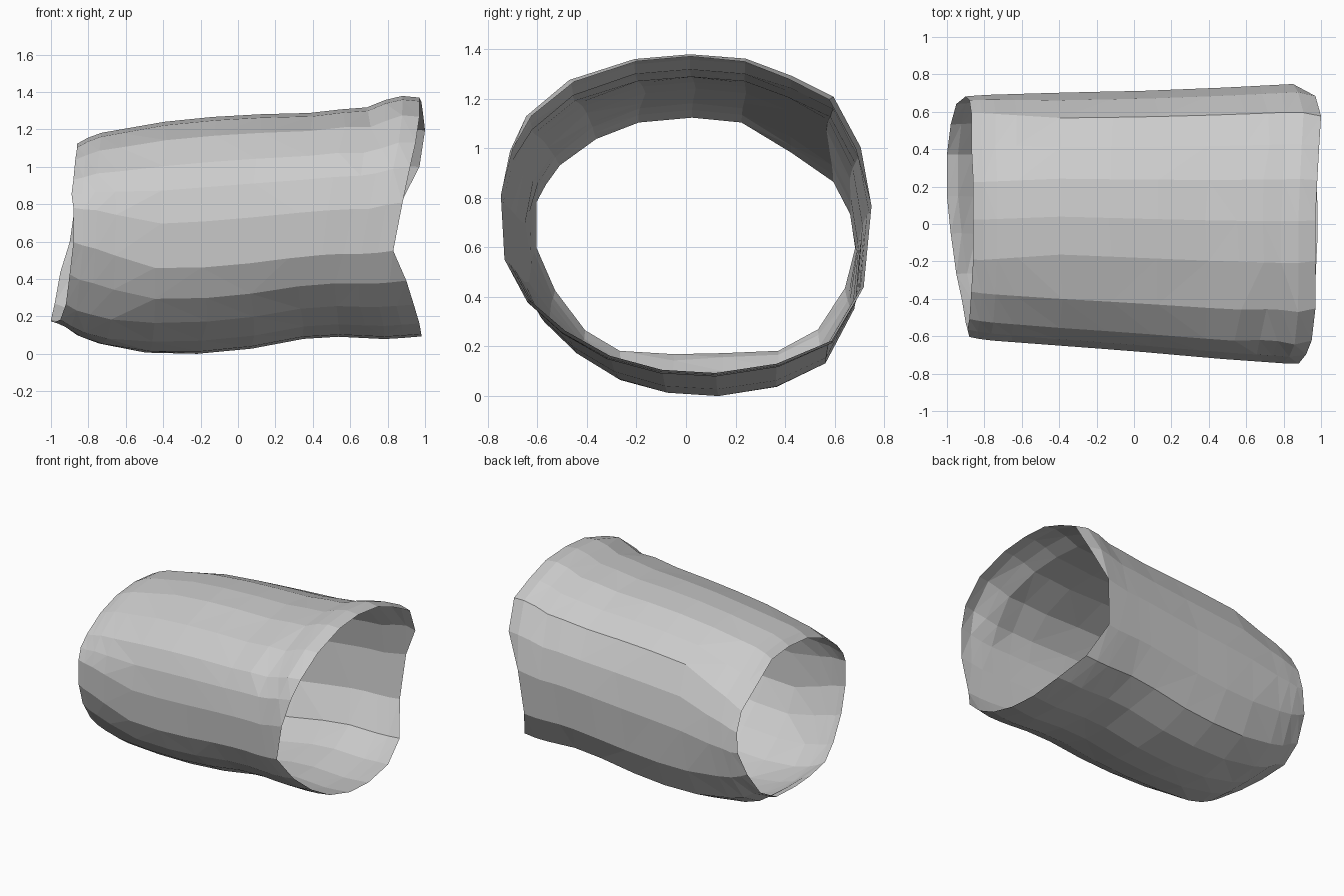
import bpy, bmesh, random

if "Cube" in bpy.data.objects:
    bpy.data.objects.remove(bpy.data.objects["Cube"])
random.seed(4)


def lerp_table(table, x):
    if x <= table[0][0]:
        return table[0][1]
    for (x0, v0), (x1, v1) in zip(table, table[1:]):
        if x <= x1:
            return v0 + (v1 - v0) * (x - x0) / (x1 - x0)
    return table[-1][1]


# Side and plan outlines as (x, value)
TOP = [(-.86, 1.13), (-.83, 1.15), (-.75, 1.185), (-.35, 1.255), (0, 1.285), (.4, 1.295),
       (.6, 1.32), (.7, 1.325), (.8, 1.37), (.9, 1.39), (.98, 1.375)]
BOTTOM = [(-1, .18), (-.95, .17), (-.85, .10), (-.68, .04), (-.4, 0), (-.14, .01),
          (.12, .04), (.33, .085), (.5, .10), (.8, .085), (.98, .10)]
FRONT = [(-.9, -.60), (-.8, -.62), (-.4, -.65), (0, -.68), (.45, -.72), (.87, -.75), (1, -.71)]
BACK = [(-.93, .68), (-.8, .69), (-.3, .705), (0, .71), (.5, .73), (.88, .75), (1, .72)]

# Normalised cross-sections (y, z), from the top towards +y: left mouth and main body
MOUTH = [(-.03, 1), (.28, .96), (.6, .7), (.87, .45), (.97, .2), (1, -.07), (.94, -.43),
         (.77, -.79), (.52, -.98), (.17, -1), (-.14, -1), (-.48, -.96), (-.7, -.75),
         (-.89, -.39), (-1, -.01), (-1, .35), (-.94, .47), (-.85, .62), (-.62, .83), (-.37, .96)]
BODY = [(.02, 1), (.32, .97), (.57, .86), (.8, .73), (.94, .42), (1, .06), (.96, -.44),
        (.79, -.79), (.5, -.94), (.16, -1), (-.14, -.98), (-.43, -.89), (-.67, -.73),
        (-.86, -.53), (-.98, -.27), (-1, .12), (-.95, .41), (-.86, .62), (-.63, .84), (-.28, .97)]

# Uneven x position of each end's rim, per side
RIM_L = [-.86, -.86, -.87, -.87, -.88, -.90, -.95, -.98, -1, -1,
         -.98, -.95, -.92, -.90, -.88, -.88, -.89, -.88, -.87, -.86]
RIM_R = [.97, .98, .99, 1, .97, .85, .82, .91, .97, .98,
         .98, .97, .94, .90, .83, .88, .92, .95, .97, .97]
STEPS = [0, .03, .07, .13, .26, .4, .54, .68, .78, .85, .9, .95, 1]

# Open fabric sleeve: loft the rings
bm = bmesh.new()
rings = []
for k, t in enumerate(STEPS):
    ring = []
    for i, (m, b) in enumerate(zip(MOUTH, BODY)):
        x = RIM_L[i] + (RIM_R[i] - RIM_L[i]) * t
        f = min(1, max(0, (x + .95) / .55))
        u, v = (p + (q - p) * f for p, q in zip(m, b))
        if 3 < k < len(STEPS) - 3:
            x += random.uniform(-.015, .015)
        if i in (17, 18) and .64 < x < .8:      # crease behind the flared lip
            u, v = u * .98, v * .98
        y0, y1 = lerp_table(FRONT, x), lerp_table(BACK, x)
        z0, z1 = lerp_table(BOTTOM, x), lerp_table(TOP, x)
        ring.append(bm.verts.new((x, (y0 + y1) / 2 + u * (y1 - y0) / 2,
                                  (z0 + z1) / 2 + v * (z1 - z0) / 2)))
    rings.append(ring)
n = len(BODY)
for a, b in zip(rings, rings[1:]):
    for i in range(n):
        j = (i + 1) % n
        bm.faces.new((a[i], a[j], b[j], b[i]))
bmesh.ops.triangulate(bm, faces=bm.faces[:])
bmesh.ops.recalc_face_normals(bm, faces=bm.faces[:])

# Stand on z = 0
low = min(v.co.z for v in bm.verts)
for v in bm.verts:
    v.co.z -= low

mesh = bpy.data.meshes.new("sleeve")
bm.to_mesh(mesh)
bm.free()
bpy.context.collection.objects.link(bpy.data.objects.new("sleeve", mesh))
